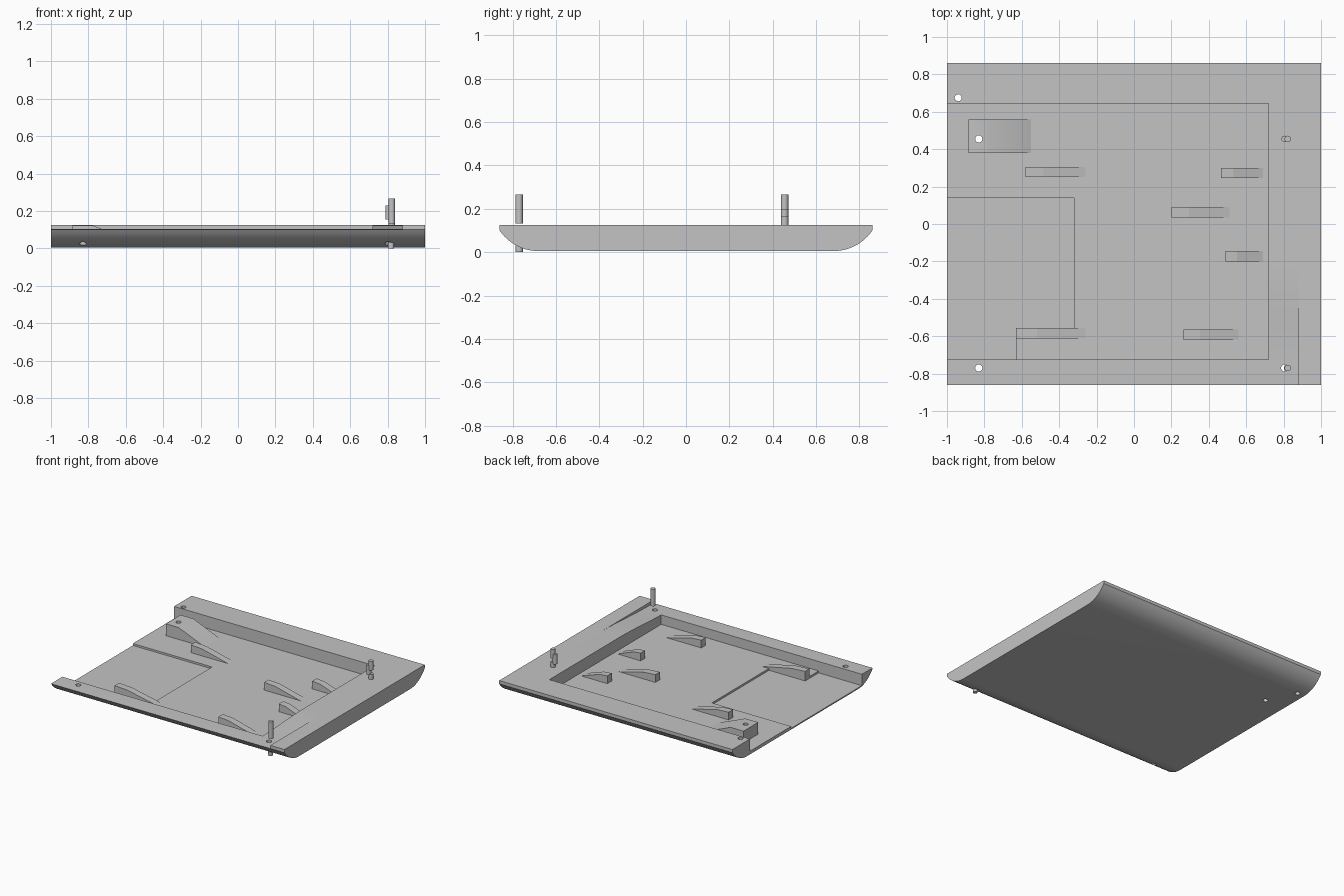
import bpy, bmesh, math
from mathutils import Vector

old = bpy.data.objects.get("Cube")
if old:
    bpy.data.objects.remove(old, do_unlink=True)

grey = bpy.data.materials.new("plain_grey")
grey.use_nodes = True
colour = (0.55, 0.55, 0.55, 1)
grey.diffuse_color = colour
grey.node_tree.nodes["Principled BSDF"].inputs["Base Color"].default_value = colour

HALF_Y, TOP, LIP, BASE = 0.86, 0.125, 0.10, 0.005
FLOOR, POCKET = 0.03, 0.015


def make(name, bm):
    bmesh.ops.recalc_face_normals(bm, faces=bm.faces)
    mesh = bpy.data.meshes.new(name)
    bm.to_mesh(mesh)
    bm.free()
    mesh.materials.append(grey)
    ob = bpy.data.objects.new(name, mesh)
    bpy.context.collection.objects.link(ob)
    return ob


def prism(name, points, direction):
    """Extrude a closed planar outline along a direction."""
    bm = bmesh.new()
    face = bm.faces.new([bm.verts.new(p) for p in points])
    ext = bmesh.ops.extrude_face_region(bm, geom=[face])
    verts = [v for v in ext["geom"] if isinstance(v, bmesh.types.BMVert)]
    bmesh.ops.translate(bm, verts=verts, vec=Vector(direction))
    return make(name, bm)


def box(name, x0, x1, y0, y1, z0, z1):
    return prism(name, [(x0, y0, z0), (x1, y0, z0), (x1, y1, z0), (x0, y1, z0)],
                 (0, 0, z1 - z0))


def cylinder(name, x, y, z0, z1, r=0.017):
    ring = [(x + r * math.cos(math.tau * i / 24), y + r * math.sin(math.tau * i / 24), z0)
            for i in range(24)]
    return prism(name, ring, (0, 0, z1 - z0))


def cut(ob, cutters):
    for cutter in cutters:
        mod = ob.modifiers.new("cut", "BOOLEAN")
        mod.operation, mod.solver, mod.object = "DIFFERENCE", "EXACT", cutter
        bpy.context.view_layer.update()
        done = bpy.data.meshes.new_from_object(
            ob.evaluated_get(bpy.context.evaluated_depsgraph_get()))
        ob.modifiers.clear()
        ob.data = done


def smooth(ob):
    bpy.ops.object.select_all(action="DESELECT")
    ob.select_set(True)
    bpy.context.view_layer.objects.active = ob
    bpy.ops.object.shade_smooth_by_angle(angle=math.radians(30))


def hull_outline(x, dropped):
    """Rounded tray section, optionally with the top dipping to the front."""
    run, rise, steps = 0.18, LIP - BASE, 12
    radius = (run * run + rise * rise) / (2 * rise)
    sweep = math.asin(run / radius)
    arc = [(HALF_Y - run + radius * math.sin(sweep * i / steps),
            BASE + radius * (1 - math.cos(sweep * i / steps))) for i in range(steps + 1)]
    pts = [(-y, z) for y, z in reversed(arc)] + arc + [(HALF_Y, TOP)]
    if dropped:
        for i in range(9):
            t = i / 8
            ease = t * t * (3 - 2 * t)
            pts.append((-0.22 - 0.58 * t, TOP - (TOP - LIP - 0.002) * ease))
    else:
        pts.append((-HALF_Y, TOP))
    return [(x, y, z) for y, z in pts]


# Tray body and raised end rail
body = prism("tray_body", hull_outline(-1, True), (1.88, 0, 0))
rail = prism("end_rail", hull_outline(0.88, False), (0.12, 0, 0))

# Big ramp block beside the open end
big = prism("large_ramp", [(-0.885, 0.38, 0.02), (-0.885, 0.38, 0.122),
                           (-0.775, 0.38, 0.122), (-0.55, 0.38, FLOOR),
                           (-0.55, 0.38, 0.02)], (0, 0.18, 0))

# Recess, shallow pocket and screw holes
recess = [box("recess_cutter", -1.1, 0.72, -0.725, 0.645, FLOOR, 0.3),
          box("pocket_cutter", -1.1, -0.32, -0.56, 0.14, POCKET, 0.2),
          box("pocket_corner_cutter", -1.1, -0.63, -0.725, -0.5, POCKET, 0.2)]
holes = [cylinder("hole_cutter", x, y, -0.1, 0.3, 0.019)
         for x, y in [(-0.94, 0.675), (-0.83, 0.455), (-0.83, -0.77), (0.805, -0.77)]]
cut(body, recess + holes)
cut(big, [holes[1]])
for helper in recess + holes:
    bpy.data.objects.remove(helper, do_unlink=True)

# Small ramps rising from the floor, tall toward the open end
ramps = [(-0.58, -0.26, 0.25), (0.465, 0.69, 0.245), (0.2, 0.51, 0.035),
         (0.49, 0.69, -0.2), (0.265, 0.56, -0.62), (-0.63, -0.26, -0.612)]
for x0, x1, y in ramps:
    mid = x0 + 0.3 * (x1 - x0)
    prism("small_ramp", [(x0, y, 0.02), (x0, y, 0.09), (mid, y, 0.084),
                         (x1, y, FLOOR), (x1, y, 0.02)], (0, 0.055, 0))

# Locating pins
pins = [("front_pin", 0.822, -0.77, 0.133, 0.265),
        ("front_pin_foot", 0.818, -0.77, 0, 0.03),
        ("rear_pin_top", 0.822, 0.455, 0.195, 0.265),
        ("rear_pin_middle", 0.805, 0.455, 0.155, 0.23),
        ("rear_pin_base", 0.822, 0.455, 0.12, 0.165)]
for pin in pins:
    smooth(cylinder(*pin))
for part in (body, rail, big):
    smooth(part)
